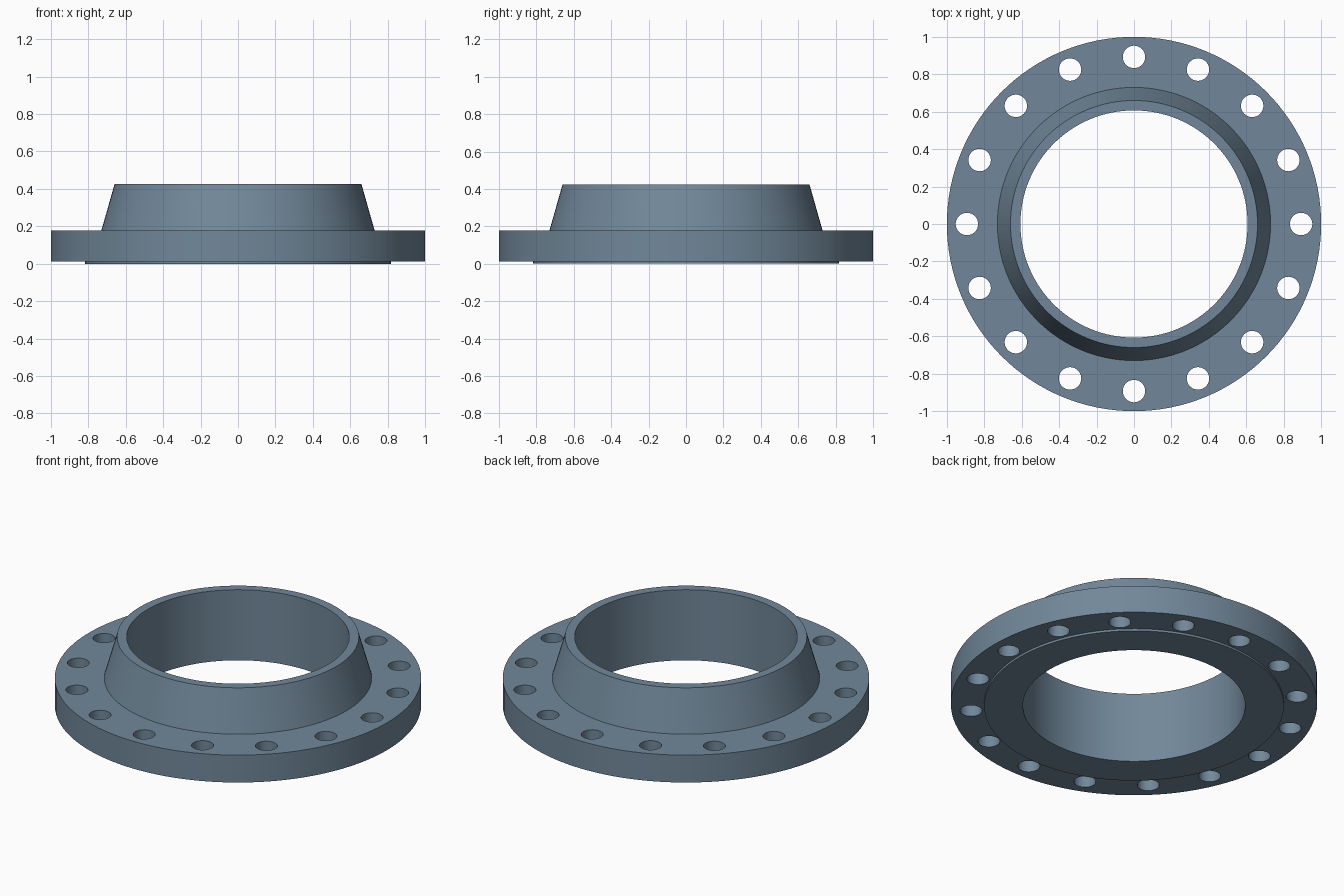
import bpy, bmesh, math
from mathutils import Matrix

if "Cube" in bpy.data.objects:
    bpy.data.objects.remove(bpy.data.objects["Cube"])

SEGMENTS = 128
BOLT_COUNT, BOLT_CIRCLE, BOLT_RADIUS = 16, 0.893, 0.06


def make_object(name, bm):
    bmesh.ops.recalc_face_normals(bm, faces=bm.faces)
    mesh = bpy.data.meshes.new(name)
    bm.to_mesh(mesh)
    bm.free()
    obj = bpy.data.objects.new(name, mesh)
    bpy.context.collection.objects.link(obj)
    return obj


def lathe(name, profile):
    """Revolve a closed (radius, height) profile around z."""
    bm = bmesh.new()
    rings = []
    for i in range(SEGMENTS):
        a = math.tau * i / SEGMENTS
        rings.append([bm.verts.new((r * math.cos(a), r * math.sin(a), z))
                      for r, z in profile])
    n = len(profile)
    for i, ring in enumerate(rings):
        following = rings[(i + 1) % SEGMENTS]
        for j in range(n):
            k = (j + 1) % n
            bm.faces.new((ring[j], following[j], following[k], ring[k]))
    return make_object(name, bm)


# Blue-grey steel
steel = bpy.data.materials.new("blue_grey_steel")
steel.diffuse_color = (0.165, 0.245, 0.32, 1.0)
steel.use_nodes = True
steel.node_tree.nodes["Principled BSDF"].inputs["Base Color"].default_value = steel.diffuse_color

# Flange body: raised face below, disc, tapered hub, straight bore
flange = lathe("weld_neck_flange", [
    (0.607, 0.0), (0.818, 0.0), (0.818, 0.013), (1.0, 0.013),
    (1.0, 0.178), (0.73, 0.178), (0.66, 0.425), (0.607, 0.425)])
flange.data.materials.append(steel)

# Ring of bolt hole cutters
bm = bmesh.new()
for i in range(BOLT_COUNT):
    place = (Matrix.Rotation(math.tau * i / BOLT_COUNT, 4, 'Z')
             @ Matrix.Translation((BOLT_CIRCLE, 0, 0.1)))
    bmesh.ops.create_cone(bm, cap_ends=True, segments=32, radius1=BOLT_RADIUS,
                          radius2=BOLT_RADIUS, depth=0.4, matrix=place)
cutter = make_object("bolt_hole_cutter", bm)
cutter.data.materials.append(steel)
cutter.hide_render = True

# Drill the holes, then shade
cut = flange.modifiers.new("bolt_holes", 'BOOLEAN')
cut.operation = 'DIFFERENCE'
cut.solver = 'EXACT'
cut.object = cutter
bpy.ops.object.select_all(action='DESELECT')
flange.select_set(True)
bpy.context.view_layer.objects.active = flange
bpy.ops.object.modifier_apply(modifier=cut.name)
bpy.data.objects.remove(cutter)
bpy.ops.object.shade_smooth_by_angle(angle=math.radians(30))
